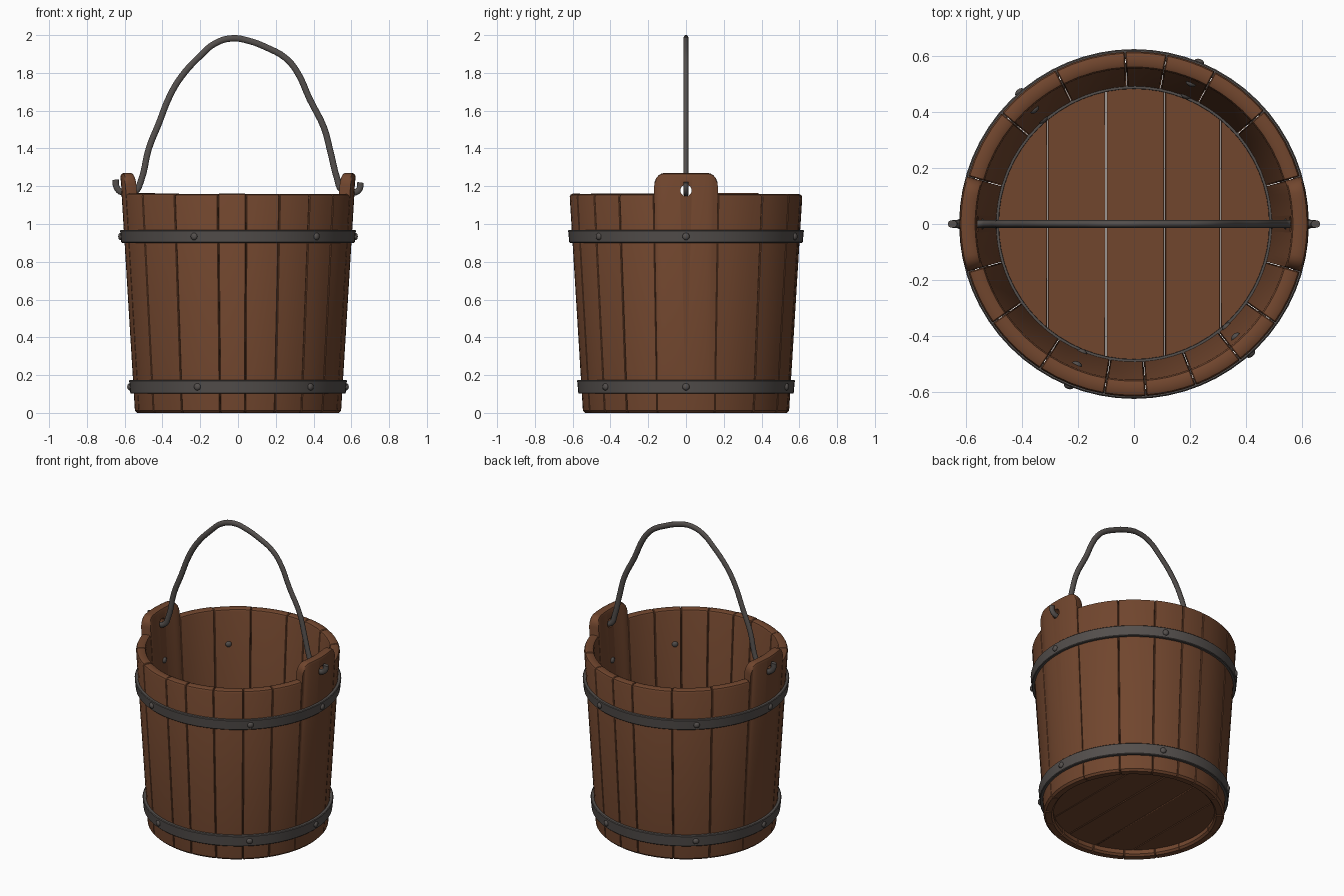
import bpy, bmesh, math, random
from mathutils import Vector

if "Cube" in bpy.data.objects:
    bpy.data.objects.remove(bpy.data.objects["Cube"])

random.seed(4)


def material(name, rgb):
    m = bpy.data.materials.new(name)
    m.diffuse_color = (*rgb, 1)
    m.use_nodes = True
    m.node_tree.nodes["Principled BSDF"].inputs["Base Color"].default_value = m.diffuse_color
    return m


WOOD = material("brown wood", (0.165, 0.061, 0.027))
IRON = material("dark iron", (0.088, 0.078, 0.073))


def make(name, bm, mat, angle=35):
    bmesh.ops.recalc_face_normals(bm, faces=bm.faces)
    me = bpy.data.meshes.new(name)
    bm.to_mesh(me)
    bm.free()
    me.materials.append(mat)
    ob = bpy.data.objects.new(name, me)
    bpy.context.collection.objects.link(ob)
    smooth(ob, angle)
    return ob


def smooth(ob, angle=35):
    bpy.ops.object.select_all(action='DESELECT')
    ob.select_set(True)
    bpy.context.view_layer.objects.active = ob
    bpy.ops.object.shade_smooth_by_angle(angle=math.radians(angle))


def bevel(ob, width):
    b = ob.modifiers.new("bevel", 'BEVEL')
    b.width, b.segments, b.angle_limit = width, 1, math.radians(50)


def outer(z):
    return 0.546 + 0.06 * z


THICK = 0.06


def loft(rings, closed):
    """Skin a list of equal point loops, capping the ends if open."""
    bm = bmesh.new()
    vs = [[bm.verts.new(p) for p in ring] for ring in rings]
    n = len(vs[0])
    for i in range(len(vs) if closed else len(vs) - 1):
        a, b = vs[i], vs[(i + 1) % len(vs)]
        for j in range(n):
            bm.faces.new((a[j], a[(j + 1) % n], b[(j + 1) % n], b[j]))
    if not closed:
        bm.faces.new(vs[0])
        bm.faces.new(vs[-1][::-1])
    return bm


def polar(r, a, z):
    return (r * math.cos(a), r * math.sin(a), z)


def stave(a0, a1, steps, top):
    """Curved board between two angles; top(s) is its height for s in -1..1."""
    rings = []
    for s in steps:
        a = (a0 + a1) / 2 + s * (a1 - a0) / 2
        h = top(s)
        o, i = outer(h), outer(h) - THICK
        prof = [(outer(0) - 0.012, 0), (outer(0), 0.012), (o, h - 0.016), (o - 0.005, h - 0.005),
                (o - 0.016, h), (i + 0.016, h), (i + 0.005, h - 0.005), (i, h - 0.016),
                (outer(0) - THICK, 0.012), (outer(0) - THICK + 0.012, 0)]
        rings.append([polar(r, a, z) for r, z in prof])
    return loft(rings, False)


# plain staves of uneven width between the two lugs
for seams in ((16, 41, 62, 79, 93, 117, 140, 164), (196, 215, 237, 260, 274, 291, 308, 325, 344)):
    for d0, d1 in zip(seams, seams[1:]):
        h = 1.16 + random.uniform(-0.003, 0.004)
        ob = make("stave", stave(math.radians(d0 + 0.1), math.radians(d1 - 0.1),
                                 [-1, -0.5, 0, 0.5, 1], lambda s: h), WOOD)
        bevel(ob, 0.004)


# tall lug staves with rounded tops and a drilled hole
def lug_top(s):
    t = max(0, (abs(s) - 0.68) / 0.32)
    return 1.21 + 0.06 * math.sqrt(max(0, 1 - t * t))


half = [0, 0.2, 0.4, 0.55, 0.68, 0.78, 0.87, 0.94, 0.98, 1]
steps = [-s for s in half[:0:-1]] + half
bpy.ops.mesh.primitive_cylinder_add(vertices=20, radius=0.03, depth=2, location=(0, 0, 1.178),
                                    rotation=(0, math.pi / 2, 0))
cutter = bpy.context.object
cutter.name = "hole_cutter"
cutter.hide_render = True
for name, mid in (("right_lug", 0), ("left_lug", 180)):
    ob = make(name, stave(math.radians(mid - 15.9), math.radians(mid + 15.9), steps, lug_top), WOOD)
    m = ob.modifiers.new("hole", 'BOOLEAN')
    m.operation, m.object, m.solver = 'DIFFERENCE', cutter, 'EXACT'
    bpy.ops.object.modifier_apply(modifier="hole")
    smooth(ob)
bpy.data.objects.remove(cutter)

# floor planks: a disc sliced into strips
cuts = [-0.5, -0.31, -0.1, 0.11, 0.31, 0.5]
for x0, x1 in zip(cuts, cuts[1:]):
    bm = bmesh.new()
    bmesh.ops.create_circle(bm, cap_ends=True, segments=64, radius=0.492)
    for x, nx in ((x0 + 0.001, -1), (x1 - 0.001, 1)):
        bmesh.ops.bisect_plane(bm, geom=bm.verts[:] + bm.edges[:] + bm.faces[:],
                               plane_co=(x, 0, 0), plane_no=(nx, 0, 0), clear_outer=True)
    ext = bmesh.ops.extrude_face_region(bm, geom=bm.faces[:])
    bmesh.ops.translate(bm, verts=[v for v in ext["geom"] if isinstance(v, bmesh.types.BMVert)],
                        vec=(0, 0, 0.05))
    bmesh.ops.translate(bm, verts=bm.verts, vec=(0, 0, 0.04))
    bevel(make("floor_plank", bm, WOOD), 0.004)


# iron hoops
def hoop(name, prof):
    n = 64
    return make(name, loft([[polar(r, 2 * math.pi * k / n, z) for r, z in prof] for k in range(n)], True), IRON)


for name, z0, z1 in (("upper_hoop", 0.9, 0.968), ("lower_hoop", 0.102, 0.174)):
    a, b, c = outer(z0), outer(z1), 0.004
    hoop(name, [(a - 0.01, z0), (a + 0.018 - c, z0), (a + 0.018, z0 + c),
                (b + 0.02, z1 - c), (b + 0.02 - c, z1), (b - 0.01, z1)])
hoop("inner_floor_ring", [(0.495, 0.085), (0.482, 0.085), (0.483, 0.105), (0.495, 0.105)])

# rivets through the hoops, domed heads outside and inside
for zc in (0.934, 0.138):
    for deg in (0, 68, 131, 180, 248, 312):
        a = math.radians(deg)
        for r, name in ((outer(zc) + 0.02, "rivet"), (outer(zc) - THICK, "rivet_inner_end")):
            bm = bmesh.new()
            bmesh.ops.create_uvsphere(bm, u_segments=12, v_segments=8, radius=0.019)
            bmesh.ops.scale(bm, verts=bm.verts, vec=(0.65, 1, 1))
            ob = make(name, bm, IRON, 60)
            ob.location = polar(r, a, zc)
            ob.rotation_euler = (0, 0, a)

# bent wire handle with hooked ends
path = [(-0.648, 1.235), (-0.643, 1.195), (-0.615, 1.168), (-0.545, 1.172), (-0.515, 1.225), (-0.472, 1.4),
        (-0.42, 1.53), (-0.36, 1.68), (-0.3, 1.78), (-0.2, 1.89), (-0.12, 1.957), (-0.03, 1.983),
        (0.06, 1.969), (0.15, 1.935), (0.25, 1.88), (0.31, 1.81), (0.38, 1.66), (0.455, 1.51),
        (0.49, 1.38), (0.525, 1.24), (0.55, 1.18), (0.615, 1.166), (0.643, 1.185), (0.648, 1.22)]
cu = bpy.data.curves.new("handle", 'CURVE')
cu.dimensions = '3D'
cu.bevel_depth, cu.bevel_resolution, cu.resolution_u, cu.use_fill_caps = 0.0175, 3, 4, True
sp = cu.splines.new('BEZIER')
sp.bezier_points.add(len(path) - 1)
for p, (x, z) in zip(sp.bezier_points, path):
    p.co = (x, 0, z)
    p.handle_left_type = p.handle_right_type = 'AUTO'
cu.materials.append(IRON)
handle = bpy.data.objects.new("handle", cu)
bpy.context.collection.objects.link(handle)
handle.scale.y = 0.8
bpy.ops.object.select_all(action='DESELECT')
handle.select_set(True)
bpy.context.view_layer.objects.active = handle
bpy.ops.object.convert(target='MESH')
smooth(bpy.context.object, 50)
